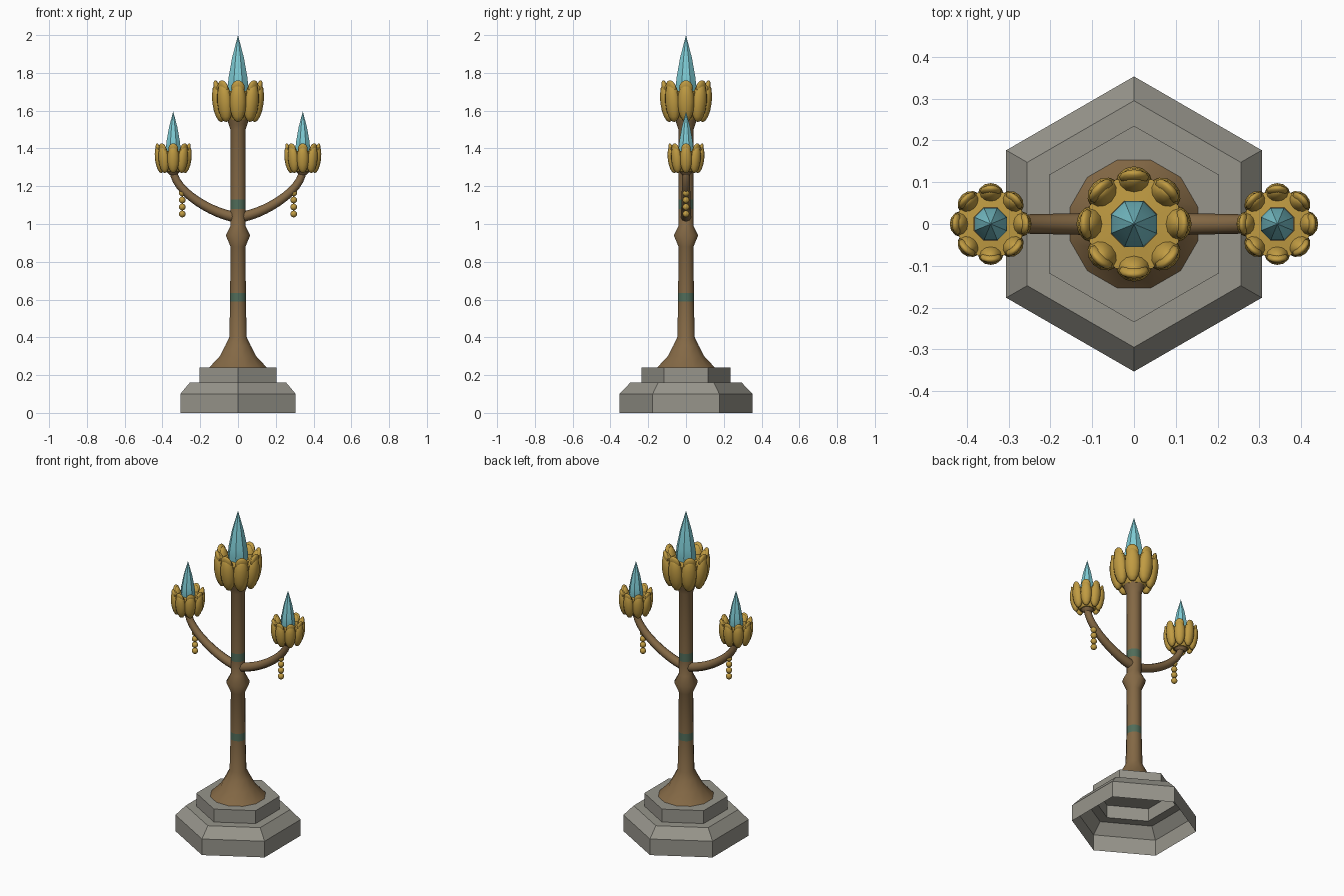
import bpy, bmesh, math
from mathutils import Matrix, Vector

cube = bpy.data.objects.get("Cube")
if cube:
    bpy.data.objects.remove(cube, do_unlink=True)


def material(name, rgb):
    m = bpy.data.materials.new(name)
    m.use_nodes = True
    m.diffuse_color = (*rgb, 1)
    m.node_tree.nodes["Principled BSDF"].inputs["Base Color"].default_value = (*rgb, 1)
    return m


STONE = material("grey stone", (0.31, 0.30, 0.26))
WOOD = material("brown wood", (0.23, 0.14, 0.06))
GOLD = material("gold", (0.53, 0.33, 0.055))
CRYSTAL = material("pale blue crystal", (0.21, 0.60, 0.66))
PATINA = material("green patina", (0.08, 0.15, 0.10))


def finish(name, bm, mats, smooth=None):
    bmesh.ops.recalc_face_normals(bm, faces=bm.faces)
    me = bpy.data.meshes.new(name)
    bm.to_mesh(me)
    bm.free()
    for m in mats:
        me.materials.append(m)
    ob = bpy.data.objects.new(name, me)
    bpy.context.collection.objects.link(ob)
    if smooth:
        bpy.ops.object.select_all(action="DESELECT")
        ob.select_set(True)
        bpy.context.view_layer.objects.active = ob
        bpy.ops.object.shade_smooth_by_angle(angle=math.radians(smooth))
    return ob


def lathe(name, profile, sides, mats, turn=0.0, smooth=None, place=Matrix(), cap=False):
    """Revolve (radius, height) points; a zero radius makes a tip."""
    bm = bmesh.new()
    rings = []
    for r, z in profile:
        count = 1 if r == 0 else sides
        rings.append([bm.verts.new(place @ Vector((
            r * math.cos(turn + math.tau * i / sides),
            r * math.sin(turn + math.tau * i / sides), z))) for i in range(count)])
    for a, b in zip(rings, rings[1:]):
        for i in range(sides):
            j = (i + 1) % sides
            if len(b) == 1:
                bm.faces.new((a[i], a[j], b[0]))
            elif len(a) == 1:
                bm.faces.new((a[0], b[j], b[i]))
            else:
                bm.faces.new((a[i], a[j], b[j], b[i]))
    if cap:
        bm.faces.new(rings[-1])
    return finish(name, bm, mats, smooth)


# Stepped hexagonal plinth, open underneath
lathe("plinth", [(0.353, 0), (0.353, 0.1), (0.295, 0.16), (0.235, 0.16), (0.235, 0.24)],
      6, [STONE], turn=math.pi / 2, cap=True)

# Turned post with flared foot, knob and collar
post = [(0.158, 0.24), (0.1, 0.3), (0.07, 0.355), (0.048, 0.4), (0.043, 0.59), (0.043, 0.635),
        (0.041, 0.88), (0.067, 0.94), (0.041, 0.99), (0.041, 1.08), (0.041, 1.13),
        (0.041, 1.5), (0.052, 1.53), (0.062, 1.56)]
post_ob = lathe("post", post, 12, [WOOD, PATINA], turn=math.pi / 12, smooth=50, cap=True)
for f in post_ob.data.polygons:
    if any(low < f.center.z < low + 0.045 for low in (0.59, 1.08)):
        f.material_index = 1


def lamp(label, x, z, s):
    """Flower lamp: petals around a cup holding a pointed crystal."""
    place = Matrix.Translation((x, 0, z)) @ Matrix.Scale(s, 4)
    eighth = math.pi / 8
    lathe(label + "_cup", [(0, 0.0), (0.06, 0.01), (0.1, 0.07), (0.115, 0.16), (0.06, 0.165)],
          8, [GOLD], eighth, 40, place)
    lathe(label + "_crystal", [(0.045, 0.1), (0.059, 0.19), (0.053, 0.24), (0.034, 0.34), (0, 0.46)],
          8, [CRYSTAL], eighth, 30, place)
    bm = bmesh.new()
    for i in range(8):
        spin = Matrix.Rotation(math.tau * i / 8, 4, "Z")
        body = Matrix.Translation((0.1, 0, 0.105)) @ Matrix.Rotation(0.12, 4, "Y") \
            @ Matrix.Diagonal((0.036, 0.044, 0.107, 1))
        curl = Matrix.Translation((0.112, 0, 0.18)) @ Matrix.Rotation(0.25, 4, "Y") \
            @ Matrix.Diagonal((0.016, 0.036, 0.042, 1))
        for shape in (body, curl):
            bmesh.ops.create_uvsphere(bm, u_segments=12, v_segments=8, radius=1,
                                      matrix=place @ spin @ shape)
    finish(label + "_petals", bm, [GOLD], 60)


lamp("top_lamp", 0, 1.54, 1)

for side, sx in (("left", 1), ("right", -1)):
    # Curved arm
    curve = bpy.data.curves.new(side + "_arm", "CURVE")
    curve.dimensions = "3D"
    curve.bevel_depth = 0.026
    curve.bevel_resolution = 2
    curve.use_fill_caps = True
    spline = curve.splines.new("BEZIER")
    spline.bezier_points.add(1)
    start, end = spline.bezier_points
    for p, co, left, right, rad in (
            (start, (0, 1.035), (-0.1, 1.03), (0.12, 1.045), 1.1),
            (end, (0.343, 1.29), (0.343, 1.4), (0.343, 1.17), 0.75)):
        p.handle_left_type = p.handle_right_type = "FREE"
        p.co = (sx * co[0], 0, co[1])
        p.handle_left = (sx * left[0], 0, left[1])
        p.handle_right = (sx * right[0], 0, right[1])
        p.radius = rad
    end.handle_left, end.handle_right = end.handle_right.copy(), end.handle_left.copy()
    curve.materials.append(WOOD)
    arm = bpy.data.objects.new(side + "_arm", curve)
    bpy.context.collection.objects.link(arm)

    # Socket and lamp on the arm's end
    lathe(side + "_socket", [(0.02, 1.26), (0.045, 1.285), (0.045, 1.3)], 12, [WOOD],
          smooth=50, place=Matrix.Translation((sx * 0.343, 0, 0)), cap=True)
    lamp(side + "_lamp", sx * 0.343, 1.27, 0.71)

    # Hanging bead string
    bm = bmesh.new()
    for i in range(4):
        bmesh.ops.create_uvsphere(bm, u_segments=12, v_segments=8, radius=0.018,
                                  matrix=Matrix.Translation((sx * 0.295, 0, 1.053 + i * 0.037)))
    finish(side + "_beads", bm, [GOLD], 60)
